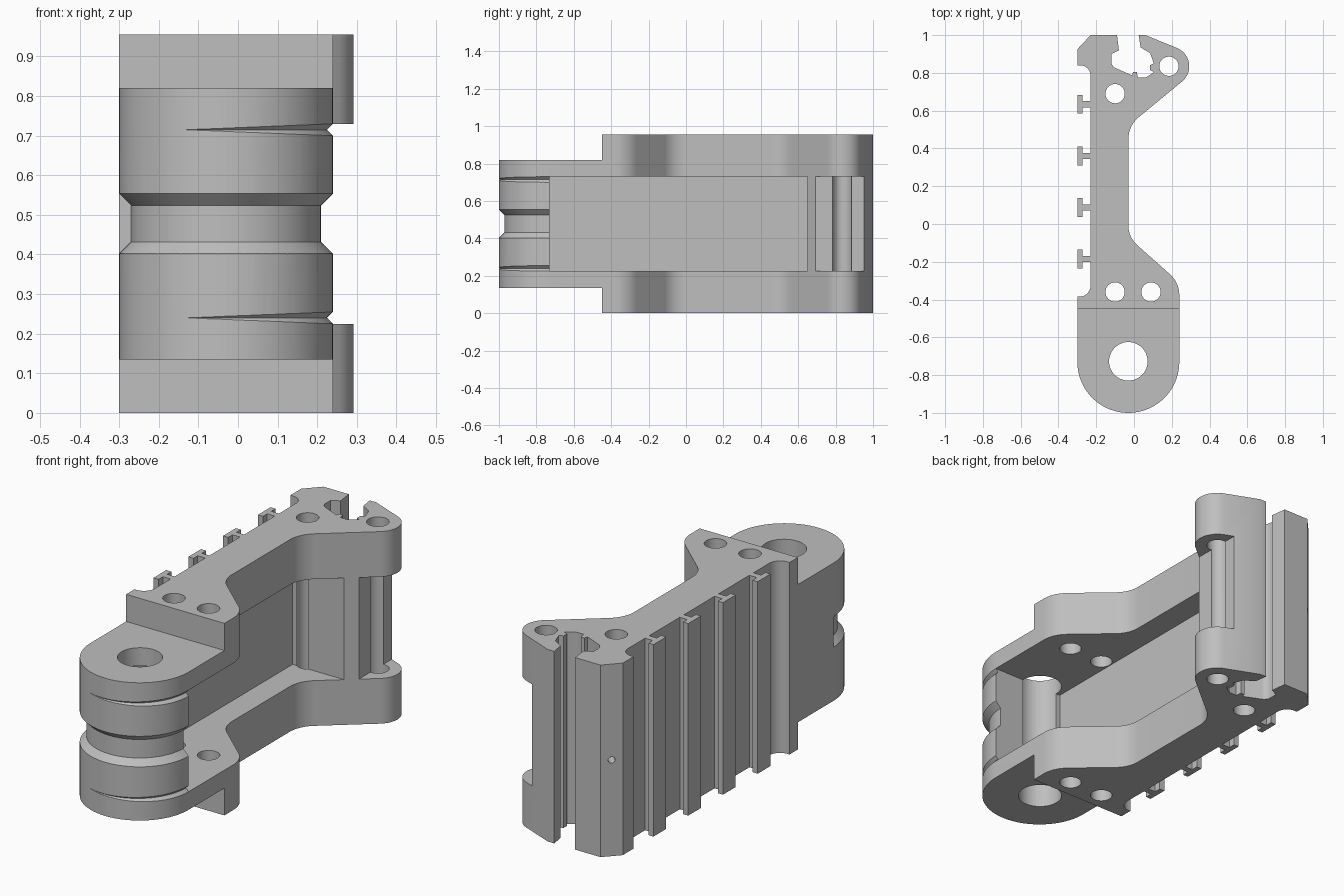
import bpy, bmesh, math
from mathutils import Vector, Matrix

cube = bpy.data.objects.get("Cube")
if cube:
    bpy.data.objects.remove(cube, do_unlink=True)

HEIGHT = 0.955
LOW, HIGH = 0.225, 0.73           # inner faces of the two flanges
PIVOT = Vector((-0.03, -0.73, 0))

grey = bpy.data.materials.new("light grey")
grey.use_nodes = True
grey.diffuse_color = (0.52, 0.52, 0.52, 1)
grey.node_tree.nodes["Principled BSDF"].inputs["Base Color"].default_value = grey.diffuse_color


def finish(name, bm):
    bmesh.ops.recalc_face_normals(bm, faces=bm.faces)
    mesh = bpy.data.meshes.new(name)
    bm.to_mesh(mesh)
    bm.free()
    mesh.materials.append(grey)
    ob = bpy.data.objects.new(name, mesh)
    bpy.context.collection.objects.link(ob)
    return ob


def rounded(corners):
    """Outline from (x, y) or (x, y, fillet radius) corners."""
    out = []
    pts = [Vector(c[:2]) for c in corners]
    for i, c in enumerate(corners):
        p = pts[i]
        if len(c) == 2:
            out.append(p)
            continue
        a = (pts[i - 1] - p).normalized()
        b = (pts[(i + 1) % len(pts)] - p).normalized()
        half = a.angle(b) / 2
        centre = p + (a + b).normalized() * c[2] / math.sin(half)
        start = p + a * c[2] / math.tan(half) - centre
        end = p + b * c[2] / math.tan(half) - centre
        sweep = math.atan2(start.x * end.y - start.y * end.x, start.dot(end))
        steps = max(4, int(abs(sweep) * 12))
        for k in range(steps + 1):
            out.append(centre + Matrix.Rotation(sweep * k / steps, 2) @ start)
    return out


def prism(name, outline, z0, z1):
    bm = bmesh.new()
    face = bm.faces.new([bm.verts.new((p[0], p[1], z0)) for p in outline])
    new = bmesh.ops.extrude_face_region(bm, geom=[face])["geom"]
    verts = [g for g in new if isinstance(g, bmesh.types.BMVert)]
    bmesh.ops.translate(bm, verts=verts, vec=(0, 0, z1 - z0))
    return finish(name, bm)


def box(name, x0, x1, y0, y1, z0, z1):
    return prism(name, [(x0, y0), (x1, y0), (x1, y1), (x0, y1)], z0, z1)


def drill(x, y, r, z0=-0.1, z1=1.1):
    ring = [(x + r * math.cos(math.tau * k / 48), y + r * math.sin(math.tau * k / 48))
            for k in range(48)]
    return prism("drill_cutter", ring, z0, z1)


def half_ring(profile, centre):
    """Sweep a closed (radius, z) profile around the front half of the barrel."""
    bm = bmesh.new()
    rings = []
    for k in range(49):
        a = math.pi * (1 + k / 48)
        rings.append([bm.verts.new((centre.x + r * math.cos(a), centre.y + r * math.sin(a), z))
                      for r, z in profile])
    n = len(profile)
    for p, q in zip(rings, rings[1:]):
        for i in range(n):
            bm.faces.new((p[i], p[(i + 1) % n], q[(i + 1) % n], q[i]))
    bm.faces.new(rings[0])
    bm.faces.new(rings[-1])
    return finish("groove_cutter", bm)


# Main bracket outline, including the keyed slot at the back
body = prism("bracket_body", rounded([
    (-0.3, -1, 0.2699), (0.24, -1, 0.2699), (0.24, -0.31, 0.15), (-0.03, -0.07, 0.14),
    (-0.03, 0.52, 0.15), (0.39, 0.866, 0.105), (0.06, 1), (0.025, 1),
    (0.035, 0.935), (0.085, 0.905, 0.02), (0.105, 0.85), (0.085, 0.84), (0.085, 0.815),
    (0.105, 0.805), (0.085, 0.79), (0.06, 0.775, 0.01), (0.02, 0.775), (0.015, 0.805),
    (-0.005, 0.805), (-0.01, 0.787), (-0.12, 0.835, 0.04), (-0.12, 0.9), (-0.08, 0.92),
    (-0.09, 1), (-0.23, 1), (-0.3, 0.925), (-0.3, 0.84),
    (-0.23, 0.84, 0.055), (-0.23, -0.385, 0.06), (-0.3, -0.385)]), 0, HEIGHT)

# Steps above and below the barrel
cutters = [box("step_cutter", -0.5, 0.5, -1.2, -0.45, 0.82, 1.2),
           box("step_cutter", -0.5, 0.5, -1.2, -0.45, -0.2, 0.135)]
# Side pocket and the recess in the hook
cutters += [box("pocket_cutter", -0.155, 0.5, PIVOT.y, 0.65, LOW, HIGH),
            box("recess_cutter", 0.18, 0.5, 0.68, 0.99, LOW, HIGH)]
# Pivot hole and pin holes
cutters += [drill(PIVOT.x, PIVOT.y + 0.003, 0.102)]
cutters += [drill(x, y, 0.051) for x, y in
            [(-0.1, -0.36), (0.09, -0.36), (-0.1, 0.69), (0.185, 0.835)]]
# Wide central groove and two shallow off-centre grooves in the barrel
cutters.append(half_ring([(0.24, 0.432), (0.24, 0.524), (0.32, 0.604), (0.32, 0.352)], PIVOT))
for z in (0.24, 0.715):
    cutters.append(half_ring([(0.266, z), (0.32, z + 0.054), (0.32, z - 0.054)],
                             PIVOT - Vector((0.011, 0, 0))))
# Small hole in the rear chamfer
pin = drill(0, 0, 0.016, -0.06, 0.06)
normal = Vector((-0.075, 0.07, 0)).normalized()
pin.data.transform(Matrix.Translation((-0.265, 0.9625, 0.478))
                   @ normal.to_track_quat("Z", "Y").to_matrix().to_4x4())
cutters.append(pin)

for c in cutters:
    mod = body.modifiers.new("cut", "BOOLEAN")
    mod.operation = "DIFFERENCE"
    mod.solver = "EXACT"
    mod.object = c
    c.hide_render = True
bpy.context.view_layer.update()
depsgraph = bpy.context.evaluated_depsgraph_get()
cut_mesh = bpy.data.meshes.new_from_object(body.evaluated_get(depsgraph))
body.modifiers.clear()
body.data = cut_mesh
for c in cutters:
    bpy.data.objects.remove(c, do_unlink=True)

# T-shaped rails along the outer wall
for i in range(4):
    y = -0.185 + i * 0.273
    half = [(-0.225, 0.016), (-0.272, 0.016), (-0.272, 0.05), (-0.3, 0.05)]
    outline = [(x, y + d) for x, d in half] + [(x, y - d) for x, d in reversed(half)]
    prism("side_rail_%d" % (i + 1), outline, 0, HEIGHT)

bpy.ops.object.select_all(action="DESELECT")
body.select_set(True)
bpy.context.view_layer.objects.active = body
bpy.ops.object.shade_smooth_by_angle(angle=math.radians(25))
